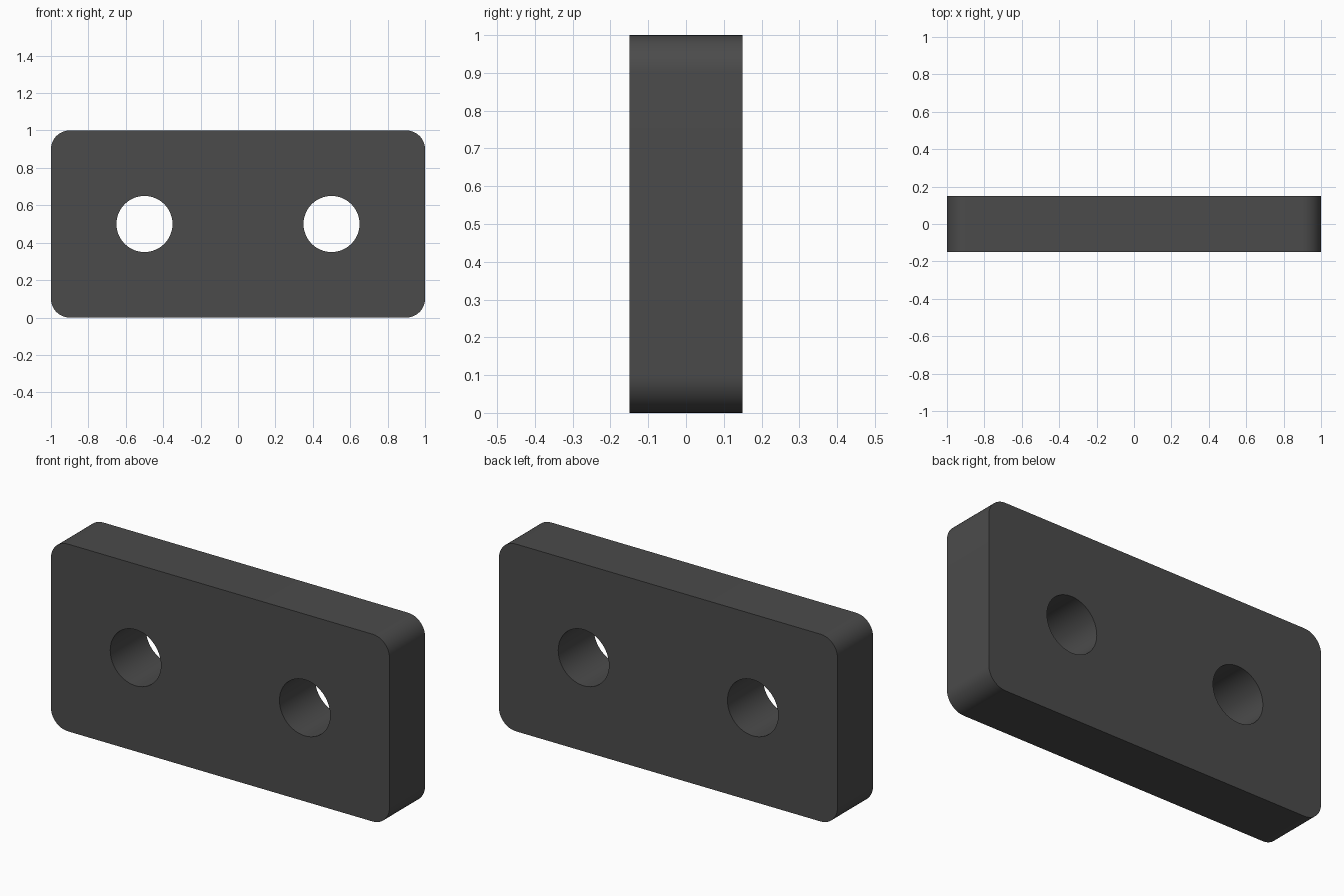
import bpy, bmesh
from math import sin, cos, pi, radians

if "Cube" in bpy.data.objects:
    bpy.data.objects.remove(bpy.data.objects["Cube"])

W, H, T = 2.0, 1.0, 0.3
CORNER_R, HOLE_R, HOLE_X = 0.1, 0.15, 0.5


def arc(cx, cz, r, start, end, n):
    return [(cx + r * cos(start + (end - start) * i / n),
             cz + r * sin(start + (end - start) * i / n)) for i in range(n + 1)]


def add_loop(curve, pts):
    spline = curve.splines.new('POLY')
    spline.points.add(len(pts) - 1)
    for p, (x, z) in zip(spline.points, pts):
        p.co = (x, z, 0, 1)
    spline.use_cyclic_u = True


# Profile: rounded rectangle with two round holes
curve = bpy.data.curves.new("plate_profile", 'CURVE')
curve.dimensions = '2D'
curve.fill_mode = 'BOTH'
curve.extrude = T / 2
outline = []
for i, (sx, sz) in enumerate([(1, 1), (-1, 1), (-1, -1), (1, -1)]):
    outline += arc(sx * (W / 2 - CORNER_R), H / 2 + sz * (H / 2 - CORNER_R),
                   CORNER_R, i * pi / 2, (i + 1) * pi / 2, 12)
add_loop(curve, outline)
for sx in (-1, 1):
    add_loop(curve, arc(sx * HOLE_X, H / 2, HOLE_R, 0, 2 * pi, 48)[:-1])

# Plate: extrude the profile, stand it upright and weld it
plate = bpy.data.objects.new("two_hole_plate", curve)
bpy.context.collection.objects.link(plate)
plate.rotation_euler.x = radians(90)
bpy.context.view_layer.objects.active = plate
plate.select_set(True)
bpy.ops.object.convert(target='MESH')
plate = bpy.context.object
bpy.ops.object.transform_apply(location=False, rotation=True, scale=False)
bm = bmesh.new()
bm.from_mesh(plate.data)
bmesh.ops.remove_doubles(bm, verts=bm.verts, dist=1e-4)
bmesh.ops.recalc_face_normals(bm, faces=bm.faces)
bm.to_mesh(plate.data)
bm.free()
bpy.ops.object.shade_smooth_by_angle(angle=radians(30))

# Dark grey finish
mat = bpy.data.materials.new("dark_grey")
mat.diffuse_color = (0.07, 0.07, 0.07, 1)
mat.use_nodes = True
mat.node_tree.nodes["Principled BSDF"].inputs["Base Color"].default_value = mat.diffuse_color
plate.data.materials.clear()
plate.data.materials.append(mat)
